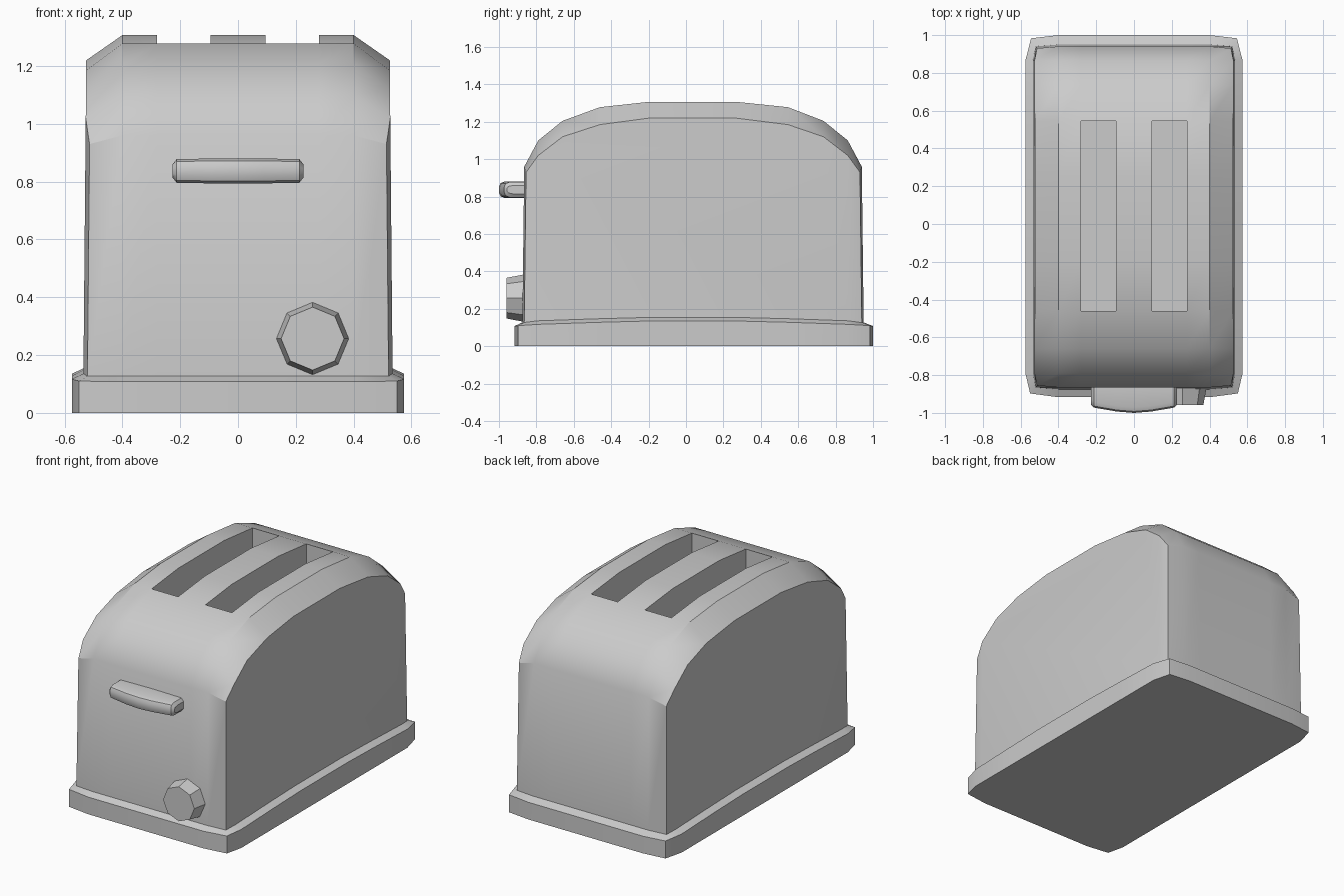
import bpy, bmesh, math
from mathutils import Matrix

if "Cube" in bpy.data.objects:
    bpy.data.objects.remove(bpy.data.objects["Cube"])


def finish(name, bm):
    bmesh.ops.remove_doubles(bm, verts=bm.verts[:], dist=1e-5)
    bmesh.ops.recalc_face_normals(bm, faces=bm.faces[:])
    mesh = bpy.data.meshes.new(name)
    bm.to_mesh(mesh)
    bm.free()
    ob = bpy.data.objects.new(name, mesh)
    bpy.context.collection.objects.link(ob)
    bpy.ops.object.select_all(action='DESELECT')
    ob.select_set(True)
    bpy.context.view_layer.objects.active = ob
    bpy.ops.object.shade_smooth_by_angle(angle=math.radians(30))
    return ob


def loft(bm, rings, closed=True):
    rows = [[bm.verts.new(p) for p in r] for r in rings]
    n = len(rows[0])
    faces = []
    for a, b in zip(rows, rows[1:]):
        for i in range(n if closed else n - 1):
            j = (i + 1) % n
            faces.append(bm.faces.new((a[i], a[j], b[j], b[i])))
    return rows, faces


def side_x(z):
    # sides lean in slightly towards the top
    return 0.535 - 0.01 * (z - 0.12) / 1.1


# Body: side profile (y, outer z, rim z), swept across x
PROFILE = [(-0.865, 0.96, 0.93), (-0.79, 1.10, 1.02), (-0.66, 1.205, 1.12),
           (-0.46, 1.278, 1.185), (-0.195, 1.307, 1.22), (0.265, 1.307, 1.22),
           (0.545, 1.278, 1.185), (0.735, 1.205, 1.12), (0.865, 1.10, 1.02),
           (0.94, 0.96, 0.93)]
COLS = [-0.4, -0.28, -0.095, 0.095, 0.28, 0.4]
FLOOR = 0.12

rows = []
last = len(PROFILE) - 1
stations = [(-0.875, FLOOR, FLOOR)] + PROFILE + [(0.95, FLOOR, FLOOR)]
for i, (y, z, rim) in enumerate(stations):
    end = i in (0, 1, last + 1, last + 2)
    ex = side_x(rim) - (0.014 if end else 0)
    ey = y + (0.01 if y < 0 else -0.01) if end else y
    rows.append([(-ex, ey, rim)] + [(x, y, z) for x in COLS] + [(ex, ey, rim)])

bm = bmesh.new()
v, faces = loft(bm, rows, closed=False)
for col in (0, -1):
    s = -1 if col == 0 else 1
    low = [bm.verts.new((s * side_x(FLOOR), y, FLOOR)) for y in (-0.79, 0.865)]
    bm.faces.new((v[0][col], v[1][col], v[2][col], low[0]))
    bm.faces.new((v[-1][col], v[-2][col], v[-3][col], low[1]))
    bm.faces.new([low[0]] + [r[col] for r in v[2:-2]] + [low[1]])
bmesh.ops.recalc_face_normals(bm, faces=bm.faces[:])

# Bread slots sunk into the top
ncol = len(COLS) + 1
for col in (2, 4):
    slot = [faces[r * ncol + col] for r in (4, 5, 6)]
    ret = bmesh.ops.extrude_face_region(bm, geom=slot)
    for g in ret["geom"]:
        if isinstance(g, bmesh.types.BMVert):
            g.co.z = 0.45
    left = [f for f in slot if f.is_valid]
    if left:
        bmesh.ops.delete(bm, geom=left, context='FACES')
finish("body", bm)

# Base plinth: outline with a gently arched top along the sides
SIDE = [(-0.79, 0.117), (-0.46, 0.128), (-0.195, 0.135),
        (0.265, 0.135), (0.545, 0.128), (0.865, 0.117)]
outer = [(0.4, -0.917, 0.108), (0.55, -0.897, 0.11)]
outer += [(0.575, y, z) for y, z in SIDE] + [(0.545, 0.983, 0.11), (0.4, 1.0, 0.108)]
inner = [(0.4, -0.873, 0.128), (0.515, -0.86, 0.13)]
inner += [(0.533, y, z + 0.02) for y, z in SIDE] + [(0.515, 0.936, 0.13), (0.4, 0.948, 0.128)]


def mirrored(half):
    return half + [(-x, y, z) for x, y, z in reversed(half)]


bm = bmesh.new()
top = mirrored(outer)
v, _ = loft(bm, [[(x, y, 0) for x, y, z in top], top, mirrored(inner)])
bm.faces.new(v[0])
finish("base", bm)

# Lever: rounded bar with a bowed front
bm = bmesh.new()
LEVER = [(0.227, -0.957, 0.022), (0.212, -0.972, 0.041), (0.09, -0.993, 0.043), (0, -1.0, 0.044)]
LEVER += [(-x, y, h) for x, y, h in reversed(LEVER[:-1])]
rings = []
for x, y, h in LEVER:
    section = [(-0.862, h), (y + 0.03, h), (y + 0.008, h * 0.8), (y, h * 0.35),
               (y, -h * 0.35), (y + 0.008, -h * 0.8), (y + 0.03, -h), (-0.862, -h)]
    rings.append([(x, sy, 0.837 + sz) for sy, sz in section])
v, _ = loft(bm, rings)
bm.faces.new(v[0])
bm.faces.new(v[-1])
finish("lever", bm)

# Browning dial: tapered octagon
bm = bmesh.new()
bmesh.ops.create_cone(bm, cap_ends=True, segments=8, radius1=0.127, radius2=0.109, depth=0.095,
                      matrix=Matrix.Translation((0.258, -0.911, 0.257)) @ Matrix.Rotation(math.pi / 2, 4, 'X'))
finish("dial", bm)
